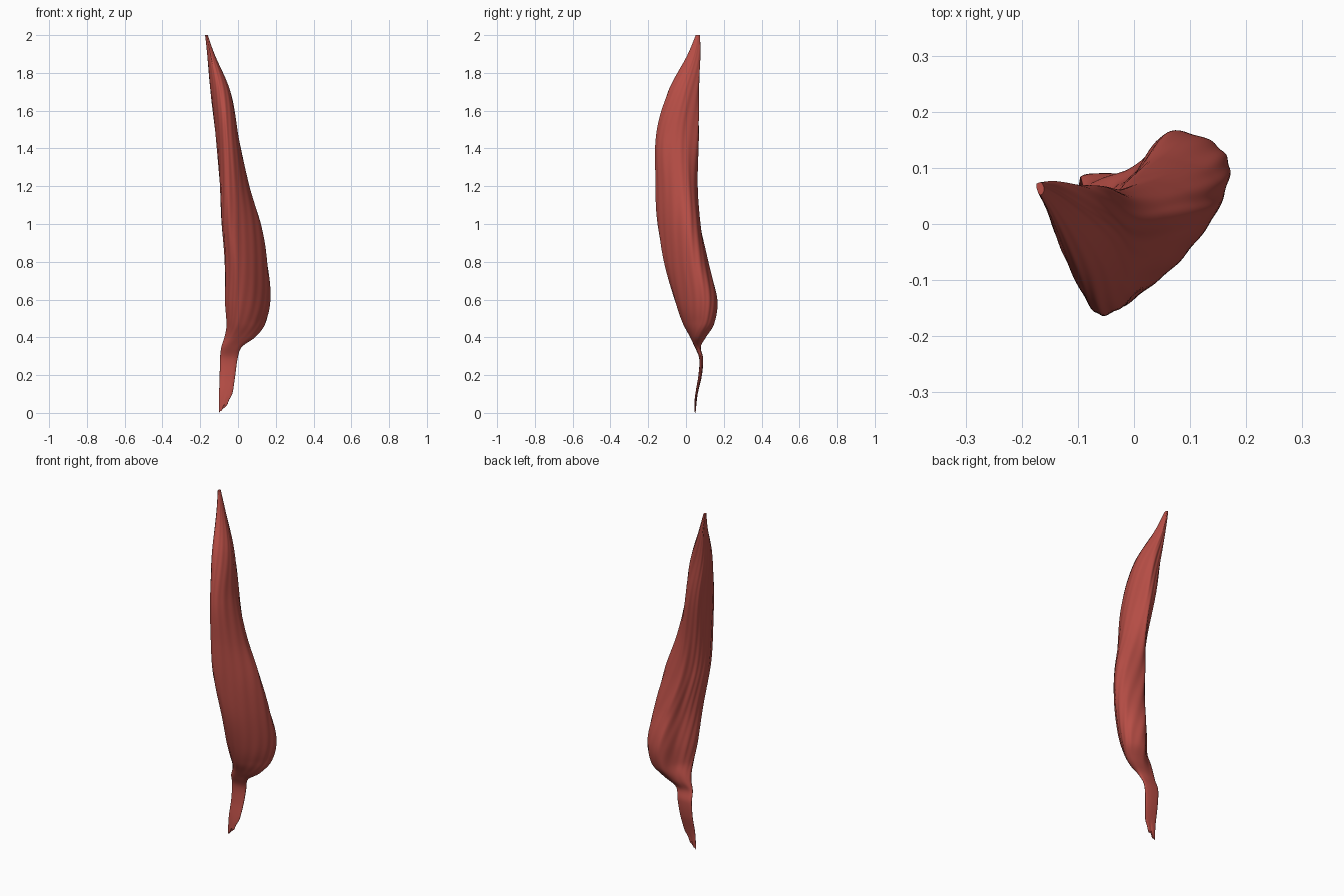
import bpy, bmesh, math
from mathutils import Vector

if "Cube" in bpy.data.objects:
    bpy.data.objects.remove(bpy.data.objects["Cube"], do_unlink=True)

AROUND, RINGS = 120, 170

# Extent of the muscle at each height: z, x min, x max, y min, y max
EXTENTS = [
    (0, -.1, -.055, .044, .052), (.1, -.1, -.03, .05, .062),
    (.2, -.097, -.015, .066, .084), (.29, -.095, -.002, .07, .09),
    (.35, -.088, .02, .046, .078), (.4, -.072, .09, .022, .105),
    (.47, -.06, .143, -.014, .148), (.6, -.068, .17, -.06, .163),
    (.8, -.07, .155, -.115, .115), (1, -.085, .12, -.15, .076),
    (1.2, -.095, .06, -.165, .06), (1.45, -.116, .005, -.162, .065),
    (1.7, -.145, -.04, -.095, .065), (1.9, -.163, -.125, .01, .075),
    (2, -.174, -.16, .052, .074)]

# Cross-section outlines within the extent, counter-clockwise from the back groove
TENDON = [(.3, 1), (.1, .9), (0, .6), (.1, .2), (.3, 0),
          (.6, 0), (.85, .1), (1, .4), (.95, .8), (.65, 1)]
LOBE = [(.3, .66), (.1, .48), (0, .25), (.12, .05), (.33, 0),
        (.65, .15), (.9, .45), (1, .7), (.9, .9), (.55, 1)]
BELLY = [(.2, .8), (.07, .64), (0, .45), (.03, .2), (.2, 0),
         (.5, .13), (.8, .38), (1, .7), (.85, .92), (.4, 1)]
BLADE = [(.3, .98), (.05, .9), (0, .7), (.1, .4), (.3, .1),
         (.55, 0), (.85, .15), (1, .45), (.92, .7), (.65, 1)]
SECTIONS = [(.31, TENDON), (.5, LOBE), (1, BELLY), (1.6, BLADE)]


def smooth(t):
    t = min(max(t, 0), 1)
    return t * t * (3 - 2 * t)


def extent_at(z):
    """Smooth interpolation through the extent rows."""
    last = len(EXTENTS) - 1
    i = max(k for k in range(last) if EXTENTS[k][0] <= z)
    a, b = EXTENTS[i], EXTENTS[i + 1]
    before, after = EXTENTS[max(i - 1, 0)], EXTENTS[min(i + 2, last)]
    h = b[0] - a[0]
    t = (z - a[0]) / h
    s = smooth(t)
    out = []
    for c in range(1, 5):
        m0 = (b[c] - before[c]) / (b[0] - before[0]) * h
        m1 = (after[c] - a[c]) / (after[0] - a[0]) * h
        out.append(a[c] * (1 - s) + b[c] * s
                   + m0 * t * (1 - t) ** 2 - m1 * t * t * (1 - t))
    return out


def outline_at(z):
    """Blend of the two neighbouring cross-sections."""
    if z <= SECTIONS[0][0]:
        return [Vector(p) for p in TENDON]
    for (z0, low), (z1, high) in zip(SECTIONS, SECTIONS[1:]):
        if z <= z1:
            s = smooth((z - z0) / (z1 - z0))
            return [Vector(p).lerp(Vector(q), s) for p, q in zip(low, high)]
    return [Vector(p) for p in BLADE]


def closed_curve(points, t):
    """Point on a closed Catmull-Rom curve, t from 0 to 1."""
    n = len(points)
    i = int(t * n)
    f = t * n - i
    p, a, b, q = (points[(i + k) % n] for k in (-1, 0, 1, 2))
    return 0.5 * (2 * a + (b - p) * f + (2 * p - 5 * a + 4 * b - q) * f * f
                  + (3 * a - p - 3 * b + q) * f ** 3)


# Flat muscle red
red = bpy.data.materials.new("muscle red")
red.use_nodes = True
color = (.47, .075, .06, 1)
red.diffuse_color = color
shader = next(n for n in red.node_tree.nodes if n.type == 'BSDF_PRINCIPLED')
shader.inputs["Base Color"].default_value = color
shader.inputs["Roughness"].default_value = .7

# Muscle belly and tendon lofted as one skin, with slanted fibres
bm = bmesh.new()
rings = []
for r in range(RINGS + 1):
    z = 2 * r / RINGS
    x0, x1, y0, y1 = extent_at(min(z, 1.9999))
    points = outline_at(z)
    fibre = .013 * smooth((z - .35) / .2)
    ring = []
    for k in range(AROUND):
        t = k / AROUND
        p = closed_curve(points, t)
        turn = math.tau * t
        wave = (math.sin(15 * turn - 22 * z + math.sin(5 * z))
                + .5 * math.sin(8 * turn - 15 * z))
        p = p + (p - Vector((.5, .5))) * fibre * wave
        # Slanted, ragged tendon end
        lift = smooth(1 - z / .12) * (.04 * smooth(p.x * 1.5)
                                      + .006 * math.sin(14 * p.x))
        ring.append(bm.verts.new((x0 + p.x * (x1 - x0),
                                  y0 + p.y * (y1 - y0), max(z + lift, 0))))
    rings.append(ring)
for low, high in zip(rings, rings[1:]):
    for k in range(AROUND):
        n = (k + 1) % AROUND
        bm.faces.new((low[k], low[n], high[n], high[k]))
bm.faces.new(rings[0][::-1])
bm.faces.new(rings[-1])
bmesh.ops.recalc_face_normals(bm, faces=bm.faces)

mesh = bpy.data.meshes.new("thigh_muscle")
bm.to_mesh(mesh)
bm.free()
mesh.materials.append(red)
muscle = bpy.data.objects.new("thigh_muscle", mesh)
bpy.context.collection.objects.link(muscle)

bpy.ops.object.select_all(action='DESELECT')
muscle.select_set(True)
bpy.context.view_layer.objects.active = muscle
bpy.ops.object.shade_smooth_by_angle(angle=math.radians(50))
